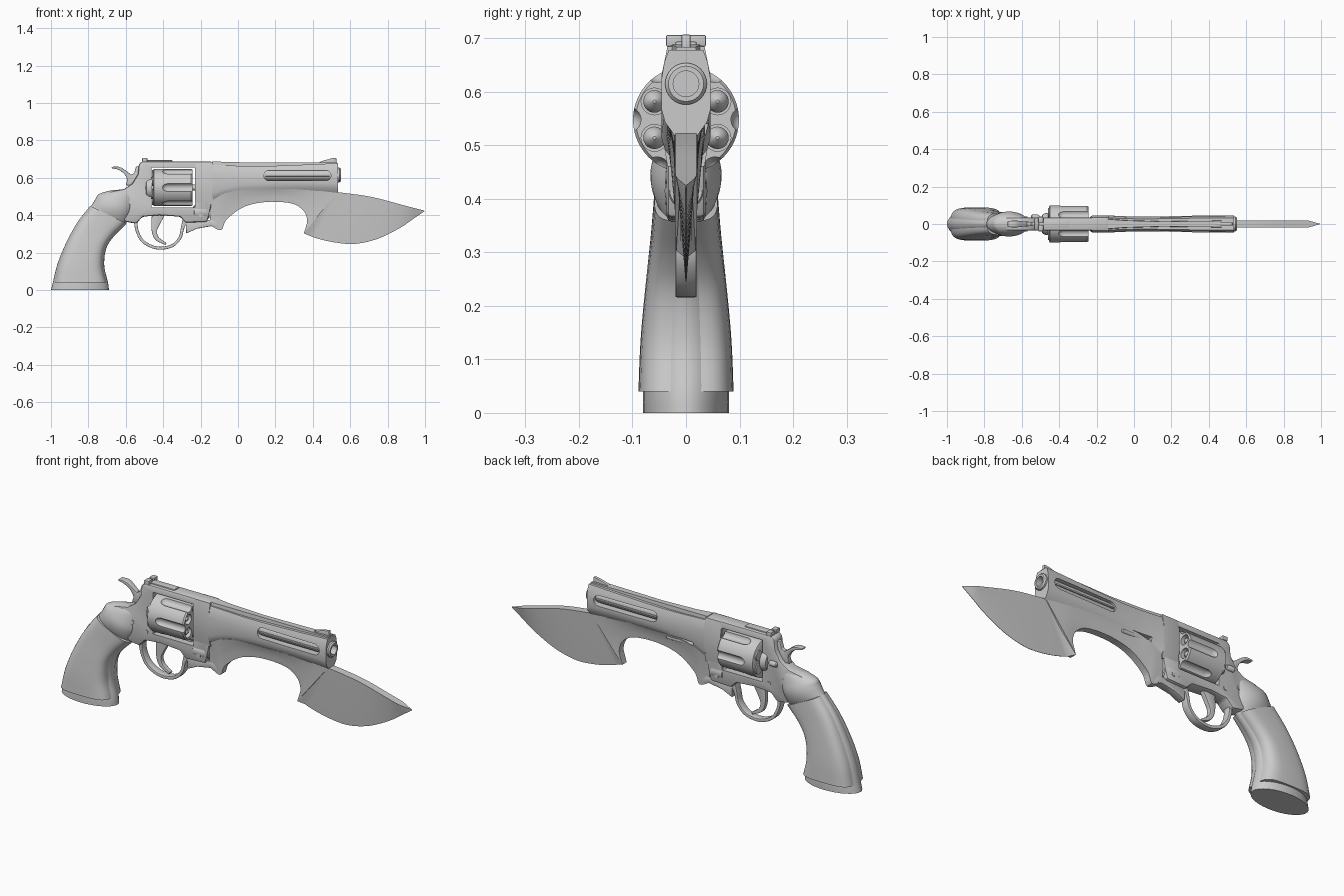
import bpy, bmesh, math
from mathutils import Vector

if "Cube" in bpy.data.objects:
    bpy.data.objects.remove(bpy.data.objects["Cube"])


def finish(name, bm, angle=35, bevel=0):
    bmesh.ops.recalc_face_normals(bm, faces=bm.faces)
    me = bpy.data.meshes.new(name)
    bm.to_mesh(me)
    bm.free()
    ob = bpy.data.objects.new(name, me)
    bpy.context.collection.objects.link(ob)
    activate(ob)
    if bevel:
        m = ob.modifiers.new("bevel", 'BEVEL')
        m.width, m.segments, m.limit_method = bevel, 2, 'ANGLE'
        bpy.ops.object.modifier_apply(modifier=m.name)
    bpy.ops.object.shade_smooth_by_angle(angle=math.radians(angle))
    return ob


def activate(ob):
    bpy.ops.object.select_all(action='DESELECT')
    ob.select_set(True)
    bpy.context.view_layer.objects.active = ob


def add_loft(bm, rings):
    vs = [[bm.verts.new(p) for p in r] for r in rings]
    n = len(vs[0])
    for a, b in zip(vs, vs[1:]):
        for i in range(n):
            bm.faces.new((a[i], a[(i + 1) % n], b[(i + 1) % n], b[i]))
    bm.faces.new(vs[0])
    bm.faces.new(vs[-1])


def loft(name, rings, angle=35, bevel=0):
    bm = bmesh.new()
    add_loft(bm, rings)
    return finish(name, bm, angle, bevel)


def turned_rings(profile, z, y=0, n=32):
    return [[(x, y + r * math.cos(2 * math.pi * i / n), z + r * math.sin(2 * math.pi * i / n))
             for i in range(n)] for x, r in profile]


def turned(name, profile, z, y=0, n=32):
    return loft(name, turned_rings(profile, z, y, n))


def plate(name, outline, hw, bevel=0, y=0):
    return loft(name, [[(x, y + s * hw, z) for x, z in outline] for s in (-1, 1)], 35, bevel)


def box(name, x0, x1, y0, y1, z0, z1, bevel=0):
    return plate(name, [(x0, z0), (x1, z0), (x1, z1), (x0, z1)], (y1 - y0) / 2, bevel, (y0 + y1) / 2)


def smooth_path(pts, k=5):
    # Catmull-Rom resampling of tuples
    v = [Vector(p) for p in pts]
    v = [2 * v[0] - v[1]] + v + [2 * v[-1] - v[-2]]
    out = []
    for a, b, c, d in zip(v, v[1:], v[2:], v[3:]):
        for i in range(k):
            t = i / k
            out.append(0.5 * (2 * b + (c - a) * t + (2 * a - 5 * b + 4 * c - d) * t * t
                              + (3 * b - a - 3 * c + d) * t ** 3))
    return out + [v[-2]]


def strip(name, pts, bevel=0.003):
    # pts: x, z, half thickness, half width
    p = smooth_path(pts)
    rings = []
    for i, q in enumerate(p):
        d = p[min(i + 1, len(p) - 1)] - p[max(i - 1, 0)]
        n = Vector((-d[1], d[0])).normalized() * q[2]
        rings.append([(q[0] + s * n.x, w * q[3], q[1] + s * n.y)
                      for s, w in ((1, 1), (1, -1), (-1, -1), (-1, 1))])
    return loft(name, rings, 40, bevel)


def cut(ob, cutter, remove=True):
    activate(ob)
    m = ob.modifiers.new("cut", 'BOOLEAN')
    m.operation, m.object, m.solver = 'DIFFERENCE', cutter, 'EXACT'
    bpy.ops.object.modifier_apply(modifier=m.name)
    bpy.ops.object.shade_smooth_by_angle(angle=math.radians(35))
    if remove:
        bpy.data.objects.remove(cutter)


def oval_rings(stations, scale=1, power=1, n=32):
    rings = []
    for lx, lz, rx, rz, hw in stations:
        ring = []
        for i in range(n):
            t = 2 * math.pi * i / n
            c, s = math.cos(t), math.sin(t)
            c, s = (math.copysign(abs(v) ** power, v) for v in (c, s))
            ring.append(((lx + rx) / 2 + c * scale * (rx - lx) / 2, s * hw,
                         (lz + rz) / 2 + c * scale * (rz - lz) / 2))
        rings.append(ring)
    return rings


# Grip core, side panels and upper bulge
grip = [(-1, 0, -.69, 0, .08), (-.99, .04, -.695, .04, .08), (-.965, .14, -.715, .13, .076),
        (-.92, .25, -.705, .22, .067), (-.86, .36, -.665, .285, .057), (-.79, .45, -.595, .355, .05)]
loft("grip_core", oval_rings(smooth_path(grip)))
panel = [s[:4] + (s[4] + .009,) for s in grip[1:]]
loft("grip_panels", oval_rings(smooth_path(panel), .94, .55))
bulge = [(-.80, .43, -.605, .345, .05), (-.775, .465, -.585, .38, .064), (-.76, .49, -.565, .42, .066),
         (-.745, .512, -.555, .47, .055), (-.70, .528, -.55, .52, .036), (-.66, .535, -.56, .54, .012)]
loft("grip_shoulder", oval_rings(smooth_path(bulge)))

# Frame with cylinder window
frame = plate("frame", [(-.69, .525), (-.61, .54), (-.565, .57), (-.535, .62), (-.53, .675), (-.51, .688),
                        (-.14, .688), (-.14, .47), (-.15, .42), (-.165, .365), (-.28, .36), (-.31, .392),
                        (-.42, .40), (-.51, .392), (-.545, .355), (-.6, .365), (-.68, .43)], .036, .01)
cut(frame, box("window_cutter", -.462, -.23, -.2, .2, .44, .656))
loft("frame_front_collar", [[(x, s * w * k, z) for s, z, k in
     ((1, .685, .75), (1, .63, 1), (1, .53, 1), (1, .46, .75), (-1, .46, .75), (-1, .53, 1), (-1, .63, 1), (-1, .685, .75))]
     for x, w in ((-.229, .043), (-.22, .046), (-.135, .046))])
turned("recoil_shield", [(-.495, .03), (-.49, .05), (-.475, .058), (-.461, .058)], .545)
turned("crane_pivot", [(-.24, .03), (-.232, .04), (-.17, .04), (-.152, .03)], .415)
turned("latch", [(-.55, .008), (-.545, .014), (-.515, .014), (-.505, .01)], .55, .036, 16)
for i, (x, z) in enumerate(((-.5, .44), (-.2, .4), (-.58, .47))):
    screw = turned("frame_screw_%d" % i, [(-.039, .011), (.039, .011)], 0, 0, 16)
    screw.rotation_euler.z = math.pi / 2
    screw.location = (x, 0, z)

# Cylinder with flutes and chambers
CZ = .548
cyl = turned("cylinder", [(-.455, .09), (-.45, .099), (-.25, .099), (-.243, .094)], CZ, 0, 72)
bm = bmesh.new()
for i in range(6):
    a = math.radians(60 * i)
    y, z = .108 * math.cos(a), CZ + .108 * math.sin(a)
    add_loft(bm, turned_rings([(-.405, .002), (-.402, .012), (-.392, .02), (-.378, .024), (-.2, .024)], z, y, 20))
    a += math.radians(30)
    y, z = .068 * math.cos(a), CZ + .068 * math.sin(a)
    add_loft(bm, turned_rings([(-.29, .025), (-.2, .025)], z, y, 24))
    turned("bullet_%d" % i, [(-.3, .021), (-.27, .021), (-.255, .014), (-.245, .003)], z, y, 20)
    turned("cartridge_rim_%d" % i, [(-.461, .026), (-.45, .026)], z, y, 20)
cut(cyl, finish("flute_cutter", bm))
turned("cylinder_pin", [(-.47, .016), (-.2, .016)], CZ, 0, 20)

# Barrel shroud, with side slots and rod channel
stations = smooth_path([(-.14, .672, .465, .046), (-.08, .668, .49, .043), (0, .664, .508, .04),
                        (.12, .662, .518, .04), (.3, .668, .522, .044), (.535, .678, .518, .046)])
half = lambda t, b, w: [(.7 * w, t), (.88 * w, t - .022), (w, t - .055), (w, b + .05), (.85 * w, b + .025), (.45 * w, b)]
shroud = loft("barrel_shroud", [[(x, y, z) for y, z in half(t, b, w)] +
                                [(x, -y, z) for y, z in reversed(half(t, b, w))] for x, t, b, w in stations])
slot = [(xc + .027 * math.cos(math.radians(a0 + d)), .612 + .027 * math.sin(math.radians(a0 + d)))
        for xc, a0 in ((.47, -90), (.165, 90)) for d in range(0, 181, 20)]
cut(shroud, plate("slot_cutter", slot, .2))
cut(shroud, box("rod_cutter", -.07, .1, .022, .1, .505, .54))
bore_cut = turned("muzzle_cutter", [(.45, .024), (.6, .024)], .615)
cut(shroud, bore_cut, False)
tube = turned("barrel_tube", [(-.16, .031), (.53, .031), (.532, .039), (.543, .039), (.55, .033)], .615)
cut(tube, bore_cut)
for s in (-1, 1):
    box("slot_rib_%s" % ("left" if s > 0 else "right"), .145, .49, s * .033 - .004, s * .033 + .004, .608, .616, .002)
turned("ejector_rod", [(-.14, .011), (.09, .011), (.095, .007)], .522, .022, 16)

# Top rib and sights
loft("top_rib", [[(x, -w, .65), (x, w, .65), (x, w * .85, z), (x, -w * .85, z)]
                 for x, w, z in ((-.14, .03, .688), (-.05, .022, .684), (.15, .015, .681), (.45, .02, .683), (.53, .022, .684))])
plate("front_sight", [(.42, .675), (.45, .69), (.50, .704), (.525, .707), (.527, .675)], .008, .002)
box("rear_sight_base", -.51, -.35, -.02, .02, .68, .694, .003)
for s in (-1, 1):
    box("rear_sight_%s" % ("left" if s > 0 else "right"), -.512, -.485, s * .021 - .016, s * .021 + .016, .685, .706, .002)

# Under-barrel arch
arch = smooth_path([(-.145, .52, -.15, .345), (-.11, .52, -.09, .32), (-.06, .52, -.065, .372), (0, .535, .005, .43),
                    (.08, .54, .08, .46), (.18, .54, .18, .472), (.28, .54, .29, .462), (.36, .535, .35, .425),
                    (.42, .53, .37, .375), (.47, .527, .363, .338), (.53, .523, .352, .303)], 4)


def bar_rings(rows, widths):
    rings = []
    for k, (tx, tz, bx, bz) in enumerate(rows):
        side = [(tx + (bx - tx) * f, w, tz + (bz - tz) * f) for f, w in widths(k / (len(rows) - 1))]
        rings.append(side + [(x, -y, z) for x, y, z in reversed(side)])
    return rings


loft("blade_arch", bar_rings(arch, lambda k: [(0, .036 - .014 * k ** 3), (.35, .028 - .007 * k), (.7, .021), (1, .018)]))
plate("arch_rear_bracket", [(-.28, .37), (-.15, .375), (-.12, .38), (-.1, .33), (-.14, .342), (-.22, .328), (-.277, .302)], .02, .004)

# Blade tapering to a sharp lower edge
blade = smooth_path([(.53, .523, .352, .303), (.55, .521, .42, .277), (.6, .515, .52, .254), (.68, .504, .63, .247),
                     (.76, .487, .75, .275), (.86, .46, .866, .332), (.935, .44, .945, .386), (.995, .425, .997, .421)], 4)
loft("blade", bar_rings(blade, lambda k: [(0, .02 * min(1, (1 - k) * 6 + .03)), (.5, .0115 * min(1, (1 - k) * 6 + .03)),
                                         (1, .001 + .017 * max(0, 1 - k * 14))]))

# Trigger guard, trigger and hammer
strip("trigger_guard", [(-.545, .4, .012, .02), (-.543, .33, .008, .02), (-.515, .268, .008, .02), (-.465, .234, .008, .02),
                        (-.41, .224, .008, .02), (-.35, .238, .008, .02), (-.31, .28, .008, .02), (-.297, .33, .009, .02),
                        (-.28, .38, .016, .02)])
strip("trigger", [(-.425, .41, .035, .012), (-.44, .36, .024, .012), (-.447, .315, .014, .012), (-.432, .275, .011, .012),
                  (-.385, .246, .006, .012)])
strip("hammer", [(-.675, .655, .004, .016), (-.635, .65, .008, .018), (-.6, .626, .01, .014), (-.575, .595, .018, .012),
                 (-.555, .55, .024, .012)])
plate("hammer_nose", [(-.6, .56), (-.585, .61), (-.555, .625), (-.545, .66), (-.525, .66), (-.525, .56)], .012, .003)
